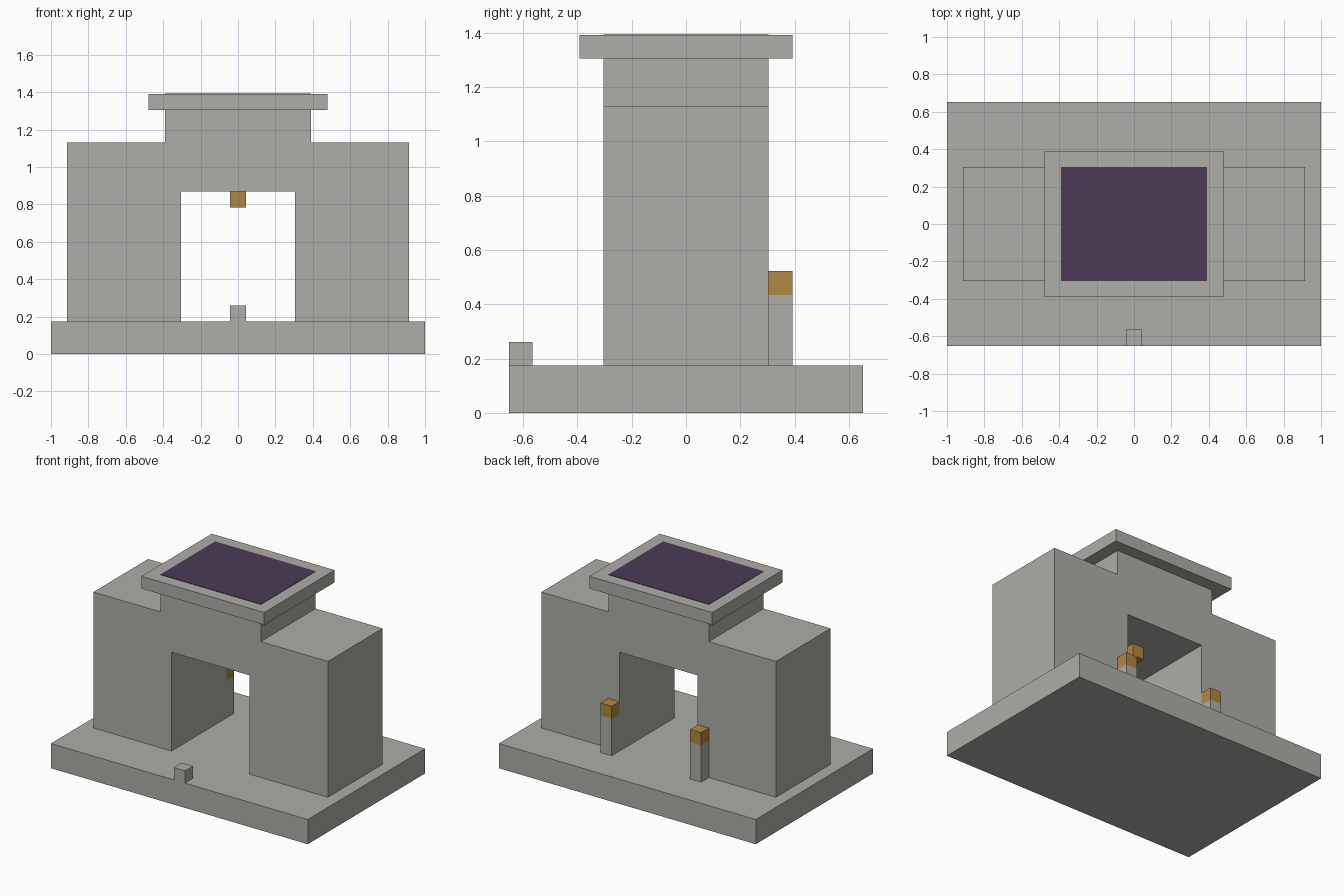
import bpy
import bmesh
from mathutils import Vector

# The whole structure sits on a block grid, 23 blocks wide
U = 2 / 23

cube = bpy.data.objects.get("Cube")
if cube:
    bpy.data.objects.remove(cube, do_unlink=True)


def material(name, rgb):
    mat = bpy.data.materials.new(name)
    mat.use_nodes = True
    mat.diffuse_color = (*rgb, 1)
    mat.node_tree.nodes["Principled BSDF"].inputs["Base Color"].default_value = (*rgb, 1)
    return mat


stone = material("grey stone", (0.423, 0.418, 0.392))
gold = material("amber lamp", (0.434, 0.246, 0.058))
purple = material("dark purple", (0.07, 0.043, 0.09))


def add_object(name, bm, mat):
    bmesh.ops.recalc_face_normals(bm, faces=bm.faces)
    mesh = bpy.data.meshes.new(name)
    bm.to_mesh(mesh)
    bm.free()
    mesh.materials.append(mat)
    obj = bpy.data.objects.new(name, mesh)
    bpy.context.collection.objects.link(obj)
    return obj


def box(name, low, high, mat):
    """Box between two corners, in blocks."""
    low, high = Vector(low) * U, Vector(high) * U
    bm = bmesh.new()
    bmesh.ops.create_cube(bm, size=1)
    bmesh.ops.scale(bm, vec=high - low, verts=bm.verts)
    bmesh.ops.translate(bm, vec=(low + high) / 2, verts=bm.verts)
    return add_object(name, bm, mat)


# Base platform and the small marker block on its front edge
box("base_platform", (-11.5, -7.5, 0), (11.5, 7.5, 2), stone)
box("front_marker", (-0.5, -7.5, 2), (0.5, -6.5, 3), stone)

# Stepped gateway: half outline mirrored, then extruded front to back
half = [(3.5, 10), (3.5, 2), (10.5, 2), (10.5, 13), (4.5, 13), (4.5, 15)]
outline = half + [(-x, z) for x, z in reversed(half)]
bm = bmesh.new()
face = bm.faces.new([bm.verts.new((x * U, -3.5 * U, z * U)) for x, z in outline])
side = bmesh.ops.extrude_face_region(bm, geom=[face])["geom"]
moved = [v for v in side if isinstance(v, bmesh.types.BMVert)]
bmesh.ops.translate(bm, vec=(0, 7 * U, 0), verts=moved)
add_object("gateway", bm, stone)

# Roof slab with a dark inlay on top
box("roof_slab", (-5.5, -4.5, 15), (5.5, 4.5, 16), stone)
box("roof_inlay", (-4.5, -3.5, 15.99), (4.5, 3.5, 16.03), purple)

# Lamp under the lintel
box("hanging_lamp", (-0.5, -0.5, 9), (0.5, 0.5, 10), gold)

# Lamp posts at the back, either side of the opening
for label, x in (("left", 4), ("right", -4)):
    box(label + "_lamp_post", (x - 0.5, 3.5, 2), (x + 0.5, 4.5, 5), stone)
    box(label + "_post_lamp", (x - 0.5, 3.5, 5), (x + 0.5, 4.5, 6), gold)
